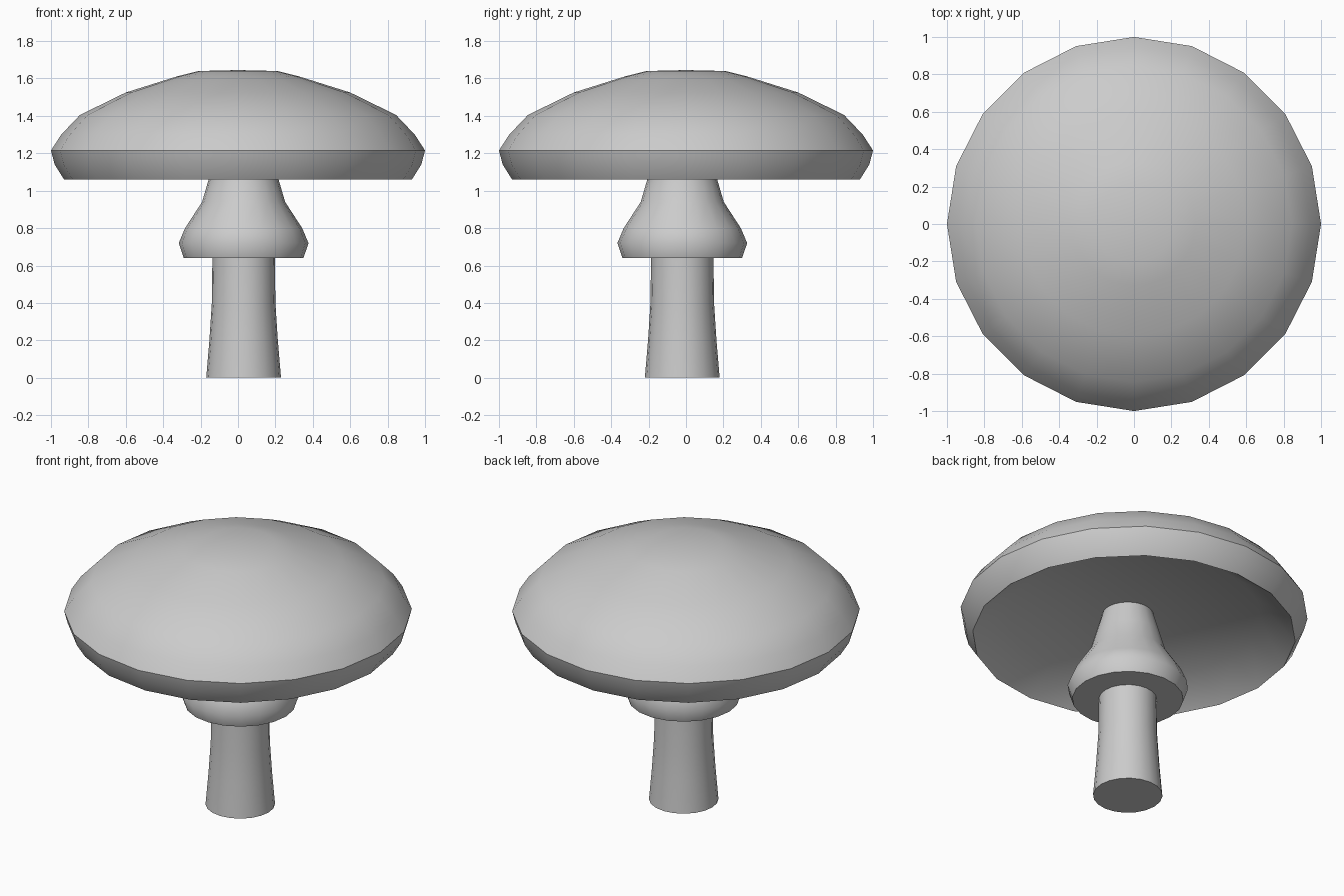
import bpy, bmesh, math

if "Cube" in bpy.data.objects:
    bpy.data.objects.remove(bpy.data.objects["Cube"])


def lathe(name, profile, sides, centre=(0, 0), angle=40):
    """Revolve (radius, height) points about z; radius 0 makes a pole."""
    bm = bmesh.new()
    rings = []
    for r, z in profile:
        if r == 0:
            rings.append([bm.verts.new((0, 0, z))] * sides)
        else:
            rings.append([bm.verts.new((r * math.cos(math.tau * i / sides),
                                        r * math.sin(math.tau * i / sides), z))
                          for i in range(sides)])
    for a, b in zip(rings, rings[1:]):
        for i in range(sides):
            j = (i + 1) % sides
            bm.faces.new(list(dict.fromkeys((a[i], a[j], b[j], b[i]))))
    bmesh.ops.recalc_face_normals(bm, faces=bm.faces)
    mesh = bpy.data.meshes.new(name)
    bm.to_mesh(mesh)
    bm.free()
    obj = bpy.data.objects.new(name, mesh)
    bpy.context.collection.objects.link(obj)
    obj.location = (centre[0], centre[1], 0)
    bpy.ops.object.select_all(action='DESELECT')
    obj.select_set(True)
    bpy.context.view_layer.objects.active = obj
    bpy.ops.object.shade_smooth_by_angle(angle=math.radians(angle))
    return obj


# Domed cap with a recessed underside
lathe("cap", [(0, 1.20), (0.73, 1.20), (0.93, 1.06), (0.98, 1.14), (1.0, 1.215),
              (0.945, 1.30), (0.845, 1.405), (0.60, 1.525), (0.33, 1.61),
              (0.21, 1.64), (0, 1.645)], 20, angle=45)

# Stem with a flared skirt, slightly off centre
lathe("stem", [(0, 0), (0.20, 0), (0.183, 0.2), (0.17, 0.4), (0.167, 0.64),
               (0.32, 0.64), (0.347, 0.72), (0.313, 0.80), (0.222, 0.94),
               (0.187, 1.06), (0.147, 1.20)], 20, centre=(0.03, -0.02), angle=50)

# The underside crease of the cap stays sharp
cap = bpy.data.objects["cap"].data
sharp = cap.attributes.get("sharp_edge") or cap.attributes.new("sharp_edge", 'BOOLEAN', 'EDGE')
for e in cap.edges:
    pts = [cap.vertices[v].co for v in e.vertices]
    if all(abs(p.z - 1.20) < 0.001 and p.length > 0.5 for p in pts):
        sharp.data[e.index].value = True
